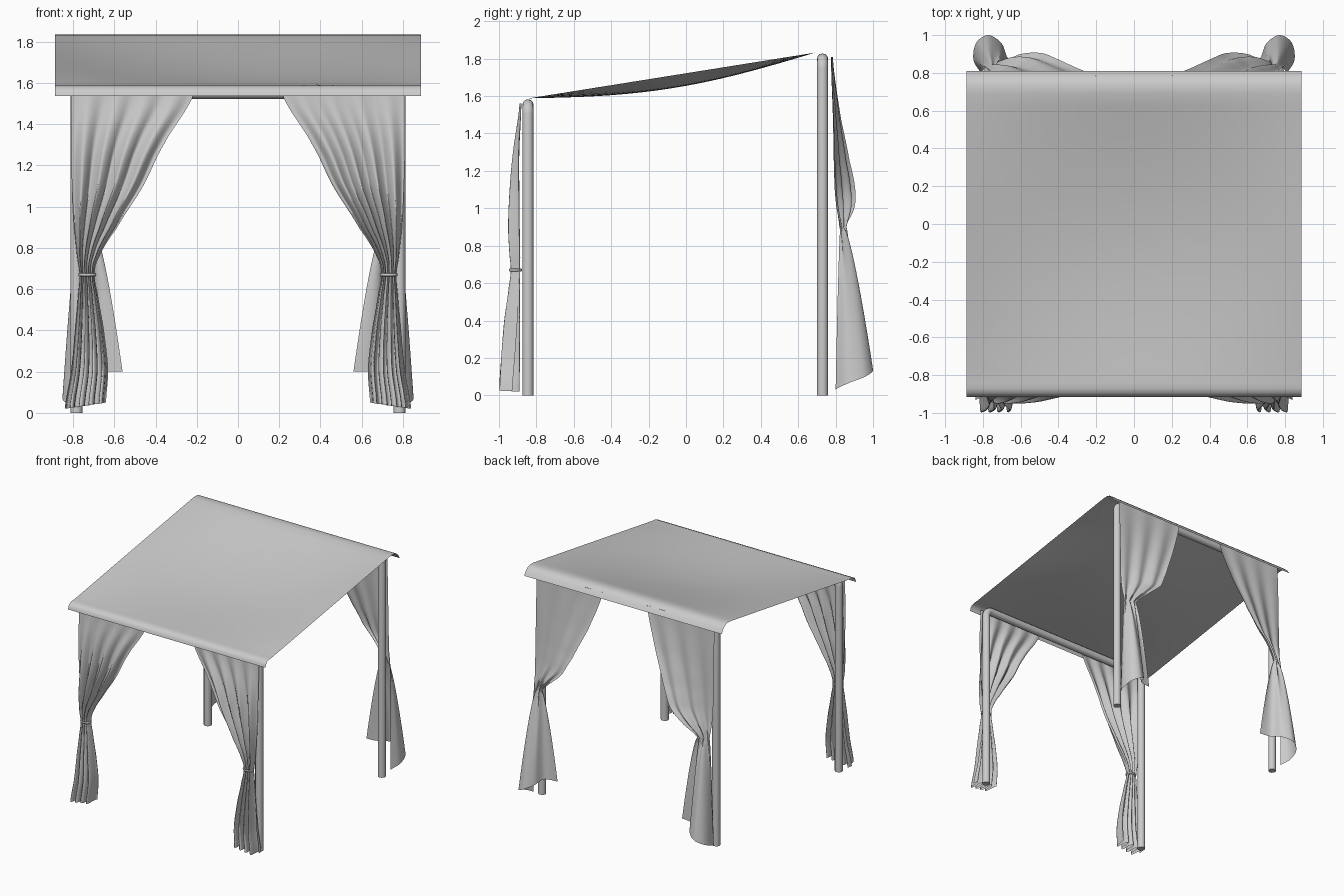
import bpy, math
from mathutils import Vector

if "Cube" in bpy.data.objects:
    bpy.data.objects.remove(bpy.data.objects["Cube"])

mat = bpy.data.materials.new("light grey")
mat.diffuse_color = (0.6, 0.6, 0.6, 1)
mat.use_nodes = True
mat.node_tree.nodes["Principled BSDF"].inputs["Base Color"].default_value = mat.diffuse_color


def spline(keys, t):
    """Smooth interpolation of evenly spaced key tuples, t in 0..1."""
    n = len(keys) - 1
    i = min(int(t * n), n - 1)
    f = t * n - i
    p = [keys[max(0, min(n, i + k))] for k in (-1, 0, 1, 2)]
    return [b + 0.5 * f * (c - a + f * (2 * a - 5 * b + 4 * c - d + f * (3 * (b - c) + d - a)))
            for a, b, c, d in zip(*p)]


def by_height(rows, z):
    """Smoothly interpolate rows (z, ...) listed from top to bottom."""
    for i in range(len(rows) - 1):
        if z >= rows[i + 1][0] or i == len(rows) - 2:
            f = (rows[i][0] - z) / (rows[i][0] - rows[i + 1][0])
            return spline([r[1:] for r in rows], (i + f) / (len(rows) - 1))


def sheet(name, func, nu, nv, flip=False):
    """Grid surface from func(u, v)."""
    verts = [func(u / nu, v / nv) for v in range(nv + 1) for u in range(nu + 1)]
    faces = []
    for v in range(nv):
        for u in range(nu):
            a = v * (nu + 1) + u
            f = (a, a + 1, a + nu + 2, a + nu + 1)
            faces.append(f[::-1] if flip else f)
    me = bpy.data.meshes.new(name)
    me.from_pydata(verts, [], faces)
    me.polygons.foreach_set("use_smooth", [True] * len(faces))
    me.materials.append(mat)
    ob = bpy.data.objects.new(name, me)
    bpy.context.collection.objects.link(ob)
    return ob


# Tube frames: two posts joined by a top rail with rounded corners
def frame(name, y, top, r=0.03, w=0.783, bend=0.05):
    zc = top - r
    path = [Vector((-w, y, 0))]
    for k in range(7):
        a = math.pi - k * math.pi / 12
        path.append(Vector((-w + bend + bend * math.cos(a), y, zc - bend + bend * math.sin(a))))
    path += [Vector((-p.x, p.y, p.z)) for p in reversed(path)]
    cu = bpy.data.curves.new(name, 'CURVE')
    cu.dimensions = '3D'
    cu.bevel_depth = r
    cu.bevel_resolution = 4
    cu.use_fill_caps = True
    sp = cu.splines.new('POLY')
    sp.points.add(len(path) - 1)
    for p, q in zip(sp.points, path):
        p.co = (*q, 1)
    sp.use_smooth = True
    cu.materials.append(mat)
    ob = bpy.data.objects.new(name, cu)
    bpy.context.collection.objects.link(ob)


frame("front_frame", -0.845, 1.583)
frame("back_frame", 0.73, 1.828)

# Canopy: straight side edges, sagging middle, drooping lips front and back
front_lip = [(-0.915, 1.537), (-0.91, 1.56), (-0.895, 1.578), (-0.87, 1.587), (-0.84, 1.588)]
back_lip = [(0.69, 1.832), (0.735, 1.834), (0.765, 1.825), (0.79, 1.803), (0.81, 1.77)]
span = [(front_lip[-1][0] + (0.69 + 0.84) * k / 24, 1.588 + 0.244 * k / 24) for k in range(1, 24)]
profile = front_lip + span + back_lip


def canopy(u, v):
    y, z = profile[round(v * (len(profile) - 1))]
    x = (u * 2 - 1) * 0.888
    s = max(0.0, min(1.0, (y + 0.84) / 1.53))
    z -= 0.068 * math.sin(math.pi * s) * (1 - (x / 0.888) ** 2)
    return (x, y, z)


sheet("canopy", canopy, 24, len(profile) - 1)

# Front curtains: z, outer x, inner x, y, fold depth
FRONT = [(1.56, .81, .21, -.885, .005), (1.3, .81, .36, -.908, .017), (1.1, .805, .46, -.917, .026),
         (.9, .795, .585, -.92, .031), (.75, .78, .675, -.915, .029), (.67, .768, .695, -.912, .025),
         (.58, .775, .68, -.918, .03), (.4, .79, .65, -.93, .042), (.2, .81, .63, -.938, .05),
         (.02, .84, .64, -.944, .054)]


def front_curtain(u, v):
    z = 1.56 - 1.54 * v
    xo, xi, y, amp = by_height(FRONT, z)
    fold = math.sin(2 * math.pi * 4.25 * u + 0.6 + 0.5 * math.sin(4 * v))
    x = xo + (xi - xo) * u + 0.15 * amp * math.sin(4 * math.pi * 4.25 * u) * math.sin(math.pi * u)
    hem = 0.03 * u * max(0.0, v - 0.8) / 0.2
    return (x, y + amp * fold, z + hem)


# Back curtains: z, outer x, inner x, outer y, inner y, fold depth
BACK = [(1.81, .80, .20, .775, .785, .003), (1.5, .80, .30, .785, .825, .009), (1.25, .80, .41, .79, .875, .012),
        (1.1, .80, .49, .795, .905, .015), (1.0, .795, .60, .805, .90, .018), (.9, .79, .70, .825, .855, .016)]
# Rolled hem of the back curtain seen from above, from the outer to the inner edge
HEM = [(.81, .80), (.85, .87), (.835, .96), (.77, 1.0), (.70, .955), (.66, .87), (.56, .85)]


def back_curtain(u, v):
    z = max(0.9, 1.81 - 1.82 * v)
    xo, xi, yo, yi, amp = by_height(BACK, z)
    bulge = u ** 1.5
    x = xo + (xi - xo) * u
    y = yo + (yi - yo) * bulge + amp * math.sin(2 * math.pi * 3 * u) * (0.4 + 0.6 * u)
    if v > 0.5:
        w = (v - 0.5) * 2
        t = w ** 0.7
        hx, hy = spline(HEM, u)
        x += (hx - x) * t
        y += (hy - y) * t
        hem = 0.03 + 0.17 * min(1.0, u / 0.8)
        z = 0.9 + (hem - 0.9) * w
    return (x, y, z)


def mirrored(func, s):
    def g(u, v):
        x, y, z = func(u, v)
        return (s * x, y, z)
    return g


for side, s in (("left", -1), ("right", 1)):
    sheet("front_curtain_" + side, mirrored(front_curtain, s), 64, 60, s < 0)
    sheet("back_curtain_" + side, mirrored(back_curtain, s), 48, 60, s > 0)
    # Tie band around the gathered front curtain
    bpy.ops.mesh.primitive_torus_add(major_radius=0.038, minor_radius=0.006, major_segments=24,
                                     minor_segments=8, location=(s * 0.731, -0.912, 0.67))
    tie = bpy.context.object
    tie.name = "curtain_tie_" + side
    tie.scale = (1, 0.8, 1.3)
    tie.data.materials.append(mat)
    bpy.ops.object.shade_smooth()
